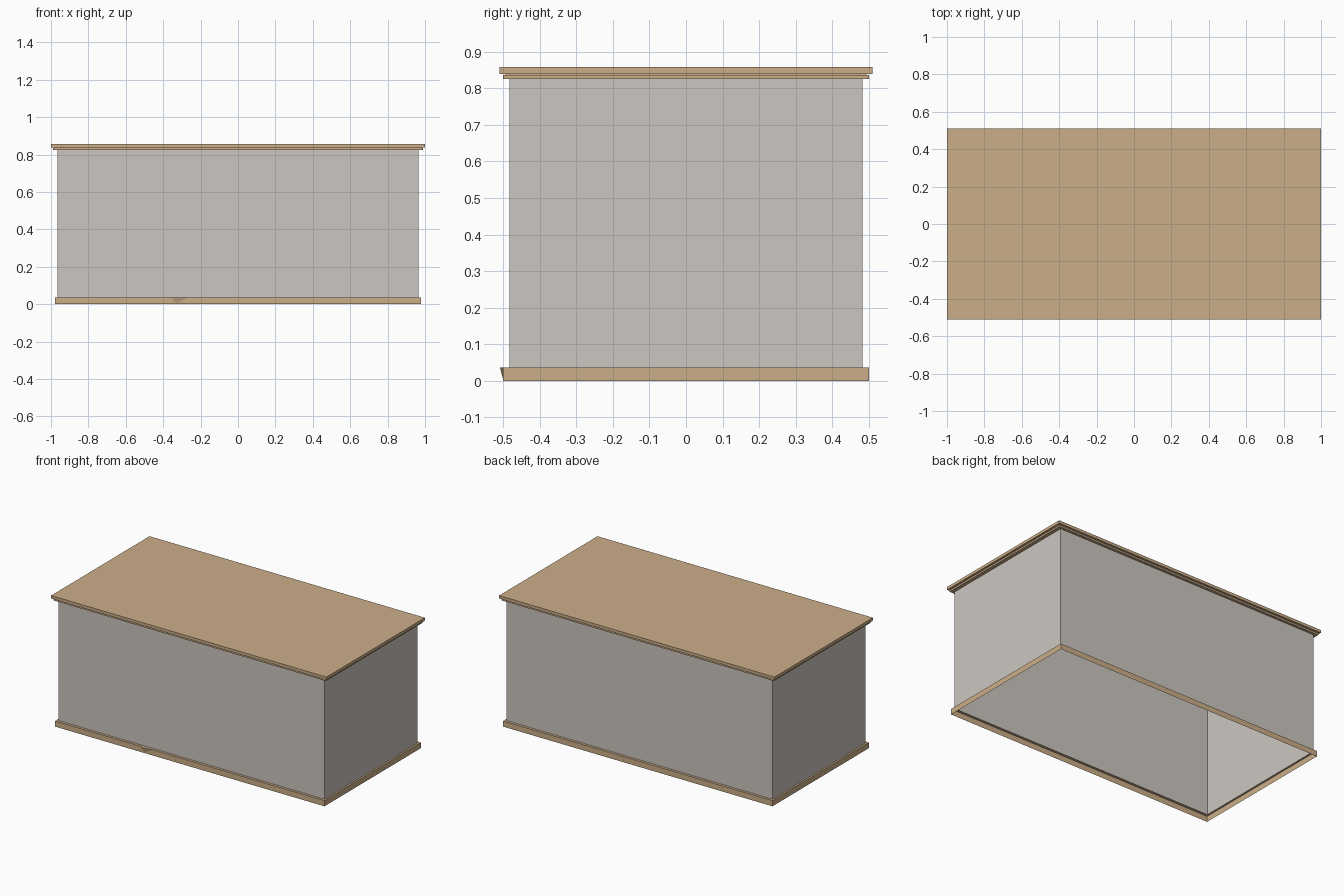
import bpy, bmesh

if "Cube" in bpy.data.objects:
    bpy.data.objects.remove(bpy.data.objects["Cube"])


def material(name, colour):
    m = bpy.data.materials.new(name)
    m.diffuse_color = (*colour, 1)
    m.use_nodes = True
    m.node_tree.nodes["Principled BSDF"].inputs["Base Color"].default_value = m.diffuse_color
    return m


wood = material("tan_wood", (0.60, 0.42, 0.25))
grey = material("warm_grey", (0.604, 0.565, 0.53))


def finish(name, bm, mat):
    bmesh.ops.recalc_face_normals(bm, faces=bm.faces)
    me = bpy.data.meshes.new(name)
    bm.to_mesh(me)
    bm.free()
    me.materials.append(mat)
    ob = bpy.data.objects.new(name, me)
    bpy.context.collection.objects.link(ob)


def rect_shell(name, profile, mat, caps=False):
    """Stack rectangular loops (half_x, half_y, z) and bridge them."""
    bm = bmesh.new()
    loops = [[bm.verts.new((sx * hx, sy * hy, z))
              for sx, sy in ((-1, -1), (1, -1), (1, 1), (-1, 1))]
             for hx, hy, z in profile]
    for a, b in zip(loops, loops[1:]):
        for i in range(4):
            j = (i + 1) % 4
            bm.faces.new((a[i], a[j], b[j], b[i]))
    if caps:
        bm.faces.new(loops[0][::-1])
        bm.faces.new(loops[-1])
    finish(name, bm, mat)


# Base rail: open underneath, with a narrow ledge to the walls
rect_shell("base_rail", [(0.978, 0.5, 0), (0.978, 0.5, 0.037),
                         (0.966, 0.483, 0.037)], wood)

# Hollow box walls
rect_shell("walls", [(0.966, 0.483, 0.037), (0.966, 0.483, 0.826)], grey)

# Moulding below the top, with a thin recessed groove above it
rect_shell("top_moulding", [(0.966, 0.483, 0.825), (0.989, 0.5, 0.825),
                            (0.989, 0.5, 0.836), (0.982, 0.493, 0.836),
                            (0.982, 0.493, 0.840)], wood)

# Overhanging top board
rect_shell("top_board", [(1.0, 0.51, 0.839), (1.0, 0.51, 0.858)], wood, caps=True)

# Small pointed chip on the front rail
bm = bmesh.new()
a, b, c, d = [bm.verts.new(p) for p in ((-0.36, -0.499, 0.037), (-0.26, -0.499, 0.037),
                                        (-0.335, -0.509, 0.037), (-0.33, -0.499, 0))]
for f in ((a, c, d), (c, b, d), (a, b, c), (a, d, b)):
    bm.faces.new(f)
finish("front_chip", bm, wood)
